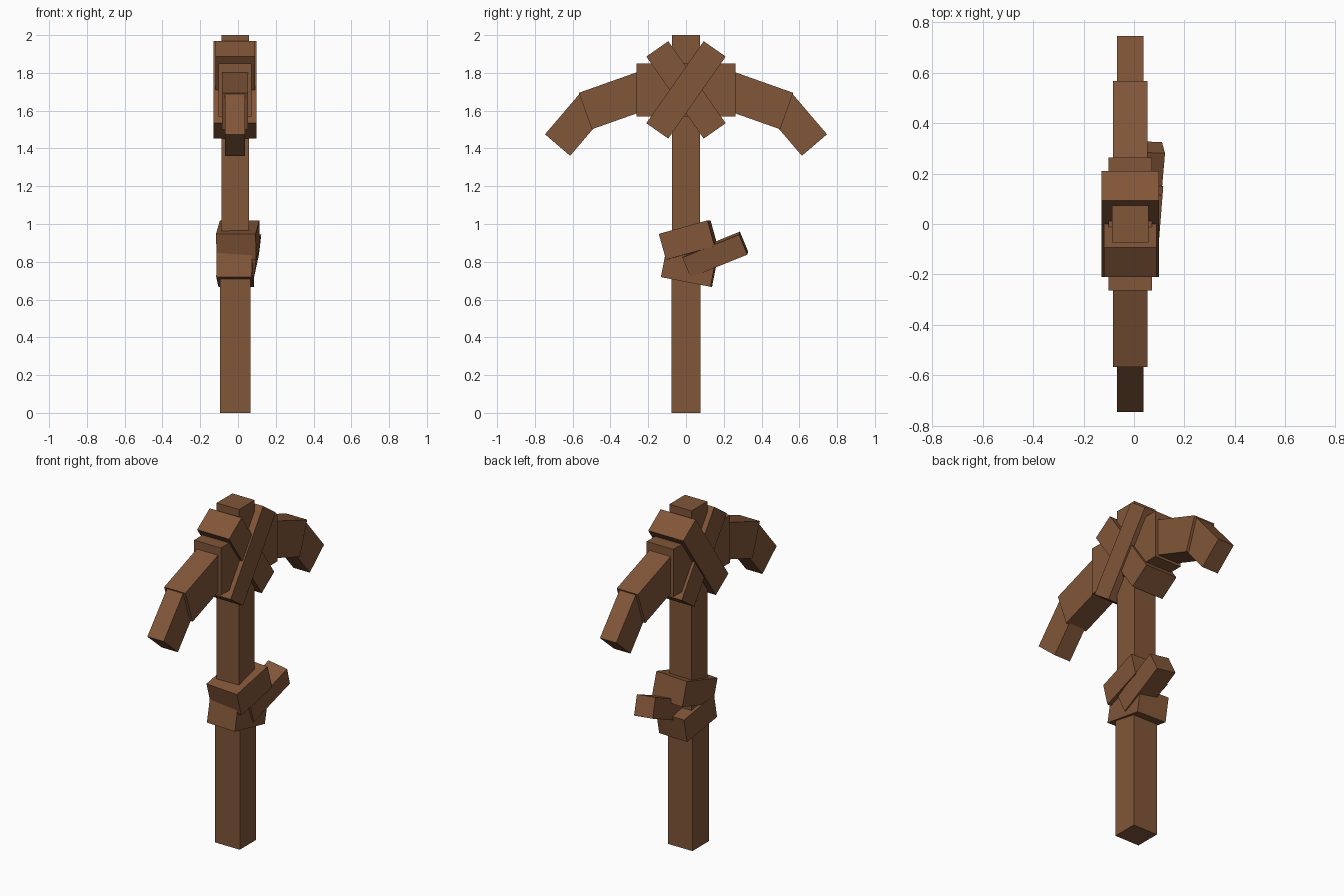
import bpy
from math import radians
from mathutils import Matrix, Vector

cube = bpy.data.objects.get("Cube")
if cube:
    bpy.data.objects.remove(cube, do_unlink=True)

# Single wood colour
wood = bpy.data.materials.new("brown wood")
wood.use_nodes = True
color = (0.22, 0.092, 0.04, 1)
wood.diffuse_color = color
wood.node_tree.nodes["Principled BSDF"].inputs["Base Color"].default_value = color

MID = -0.015  # x of the shaft axis


def box(name, center, size, pitch=0, yaw=0, roll=0):
    """Flat-sided block; pitch lifts its +y end, yaw turns it, roll leans it."""
    bpy.ops.mesh.primitive_cube_add(size=1)
    ob = bpy.context.object
    ob.name = name
    turn = (Matrix.Rotation(radians(yaw), 4, 'Z')
            @ Matrix.Rotation(radians(pitch), 4, 'X')
            @ Matrix.Rotation(radians(roll), 4, 'Y'))
    ob.data.transform(Matrix.Translation(center) @ turn @ Matrix.Diagonal((*size, 1)))
    ob.data.materials.append(wood)
    return ob


def arm(name, side, end, length, width, height, angle):
    """Head segment whose outer end is centred on the given (y, z) point."""
    a = radians(angle)
    along = Vector((0, 1, 0))
    along.rotate(Matrix.Rotation(a, 3, 'X'))
    c = Vector((0, *end)) - along * length / 2
    box(name, (MID, c.y * side, c.z), (width, length, height), angle * side)


# Shaft: thick grip below, slimmer upper part
box("lower_handle", (MID, 0, 0.365), (0.16, 0.152, 0.73))
box("upper_handle", (MID, 0, 1.35), (0.146, 0.146, 1.3))

# Head: centre block and two drooping arms
box("head_block", (MID, 0, 1.71), (0.174, 0.526, 0.28))
for side, label in ((-1, "front"), (1, "back")):
    arm(label + "_inner_arm", side, (0.533, 1.598), 0.42, 0.138, 0.205, -19.5)
    arm(label + "_outer_tip", side, (0.68, 1.418), 0.28, 0.106, 0.175, -49.5)

# Crossed bindings over the head
box("rising_binding", (MID, 0, 1.71), (0.228, 0.53, 0.142), 55)
box("falling_binding", (MID, 0, 1.71), (0.208, 0.53, 0.142), -55)

# Wrapping round the shaft with a loose end
box("upper_wrap", (0, 0.012, 0.915), (0.21, 0.268, 0.142), 15.5, -4.5)
box("lower_wrap", (MID, 0.016, 0.763), (0.188, 0.268, 0.142), -11, -2.5)
box("loose_wrap_end", (0.042, 0.155, 0.838), (0.125, 0.325, 0.115), 22, -5, 8)
